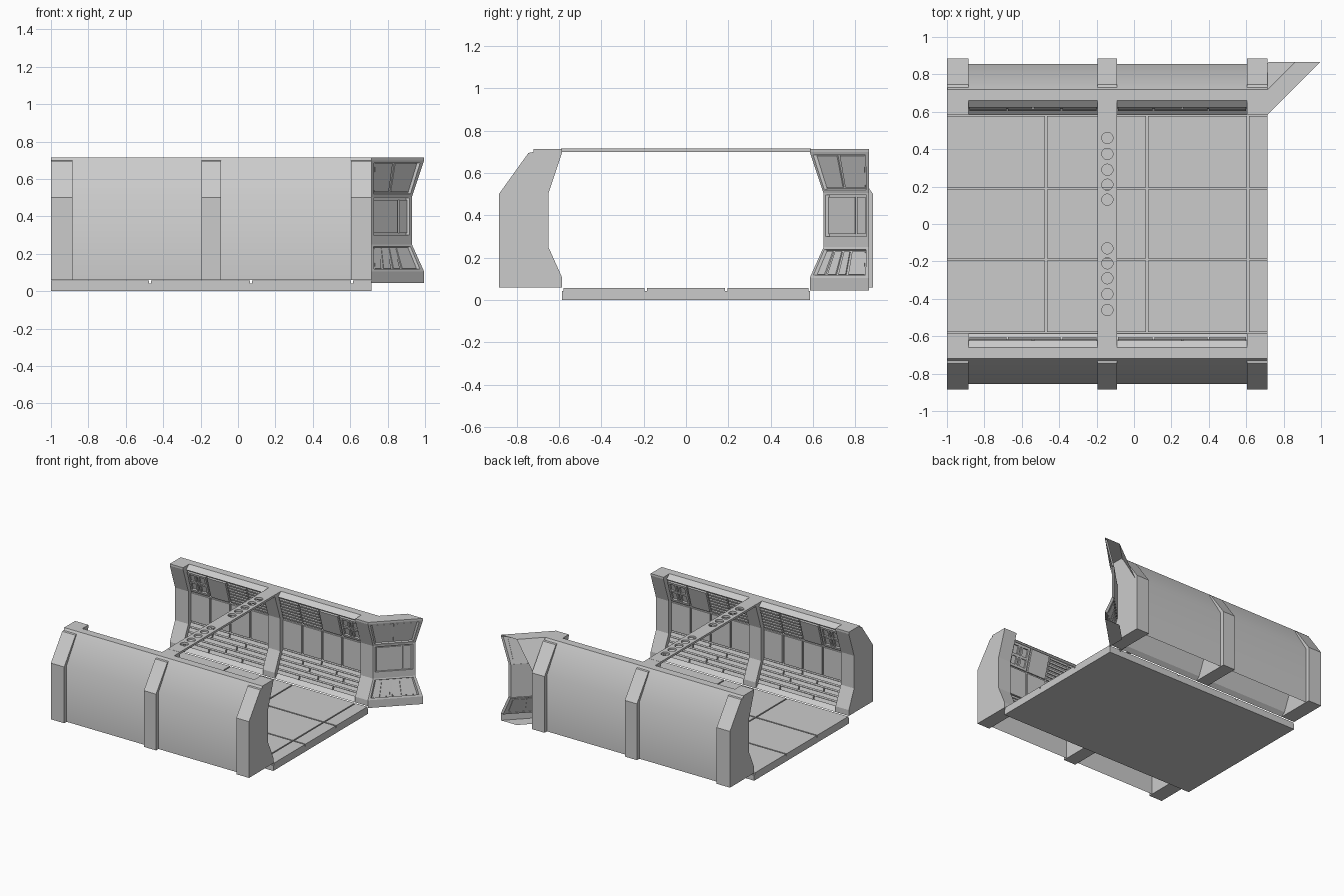
import bpy, bmesh, math

if "Cube" in bpy.data.objects:
    bpy.data.objects.remove(bpy.data.objects["Cube"])

X0, X1 = -1.0, 0.715
RIBS = [(-1.0, -0.885), (-0.195, -0.09), (0.605, 0.715)]
BAYS = [(-0.885, -0.195), (-0.09, 0.605)]


def finish(bm, name):
    bmesh.ops.recalc_face_normals(bm, faces=bm.faces)
    me = bpy.data.meshes.new(name)
    bm.to_mesh(me)
    bm.free()
    ob = bpy.data.objects.new(name, me)
    bpy.context.collection.objects.link(ob)
    return ob


def block(bm, f, u0, u1, t0, t1, d0, d1):
    """Six-sided block in the (u, t, d) space of mapping f."""
    v = [bm.verts.new(f(u, t, d)) for d in (d0, d1)
         for u, t in ((u0, t0), (u1, t0), (u1, t1), (u0, t1))]
    for q in ((0, 1, 2, 3), (4, 5, 6, 7), (0, 1, 5, 4), (1, 2, 6, 5), (2, 3, 7, 6), (3, 0, 4, 7)):
        bm.faces.new([v[i] for i in q])


def world(x, y, z):
    return (x, y, z)


def extrude(bm, prof, x0, x1, s, closed):
    """Sweep a (y, z) profile along x."""
    a = [bm.verts.new((x0, s * y, z)) for y, z in prof]
    b = [bm.verts.new((x1, s * y, z)) for y, z in prof]
    n = len(prof)
    for i in range(n if closed else n - 1):
        j = (i + 1) % n
        bm.faces.new((a[i], a[j], b[j], b[i]))
    if closed:
        bm.faces.new(a)
        bm.faces.new(b)


def section(p0, p1, t, d):
    """Point on a wall section, raised d towards the room."""
    dy, dz = p1[0] - p0[0], p1[1] - p0[1]
    l = math.hypot(dy, dz)
    return p0[0] + dy * t - dz / l * d, p0[1] + dz * t + dy / l * d


def bay_map(p0, p1, s):
    def f(u, t, d):
        y, z = section(p0, p1, t, d)
        return (u, s * y, z)
    return f


def flare_map(p0, p1):
    def f(u, t, d):
        y, z = section(p0, p1, t, d)
        w = u * (0.865 - y)
        return (X1 + w, y + w, z)
    return f


# Floor slab and floor panels
bm = bmesh.new()
block(bm, world, X0, X1, -0.585, 0.585, 0, 0.042)
finish(bm, "floor_slab")
bm = bmesh.new()
g = 0.005
xs, ys = [X0 - g, -0.47, 0.07, 0.61, X1 + g], [-0.583, -0.19, 0.19, 0.583]
for xa, xb in zip(xs, xs[1:]):
    for ya, yb in zip(ys, ys[1:]):
        block(bm, world, xa + g, xb - g, ya + g, yb - g, 0.042, 0.058)
finish(bm, "floor_panels")

# Side walls
RIB = [(0.885, 0.06), (0.885, 0.5), (0.745, 0.695), (0.72, 0.70), (0.72, 0.715), (0.585, 0.715),
       (0.585, 0.70), (0.65, 0.505), (0.65, 0.25), (0.585, 0.105), (0.585, 0.06)]
OUTER = [(0.855, 0.06), (0.855, 0.5), (0.72, 0.715)]
LOW0, LOW1, MID1, TOP1 = (0.615, 0.085), (0.688, 0.255), (0.688, 0.5), (0.636, 0.675)
INNER = [(0.72, 0.715), (0.66, 0.715), (0.622, 0.685), TOP1, MID1, LOW1, LOW0, (0.585, 0.06)]

for s, side in ((1, "back"), (-1, "front")):
    # Ribs
    for k, (xa, xb) in enumerate(RIBS):
        bm = bmesh.new()
        extrude(bm, RIB, xa, xb, s, True)
        finish(bm, f"{side}_rib_{k + 1}")
    # Hull skin and inner lining
    bm = bmesh.new()
    extrude(bm, OUTER, X0 + 0.002, X1 - 0.002, s, False)
    skin = finish(bm, f"{side}_outer_skin")
    for p in skin.data.polygons:
        p.use_smooth = True
    bm = bmesh.new()
    for xa, xb in BAYS:
        extrude(bm, INNER, xa, xb, s, False)
    finish(bm, f"{side}_inner_lining")

    for k, (xa, xb) in enumerate(BAYS):
        low, mid, top = (bay_map(a, b, s) for a, b in ((LOW0, LOW1), (LOW1, MID1), (MID1, TOP1)))

        def X(q):
            # Fraction along the bay; second bay mirrors the first
            return xa + q * (xb - xa) if k == 0 else xb - q * (xb - xa)

        # Staggered lower slats
        bm = bmesh.new()
        for r in range(5):
            cuts = ([0, 0.3, 0.72, 1], [0, 0.5, 1], [0, 0.2, 0.62, 1])[r % 3]
            for a, b in zip(cuts, cuts[1:]):
                block(bm, low, X(a + 0.007), X(b - 0.007), r / 5 + 0.025, r / 5 + 0.175, 0, 0.014)
        finish(bm, f"{side}_slats_{k + 1}")
        # Middle panels
        bm = bmesh.new()
        for a in range(4):
            block(bm, mid, X(a / 4 + 0.01), X(a / 4 + 0.24), 0.05, 0.95, 0, 0.014)
        finish(bm, f"{side}_middle_panels_{k + 1}")
        # Upper window strips, plain panel and grille
        bm = bmesh.new()
        block(bm, top, X(0.01), X(0.24), 0.02, 0.12, 0, 0.014)
        block(bm, top, X(0.01), X(0.24), 0.88, 0.98, 0, 0.014)
        for a, b in ((0.01, 0.03), (0.09, 0.11), (0.13, 0.15), (0.215, 0.24)):
            block(bm, top, X(a), X(b), 0.12, 0.88, 0, 0.012)
        block(bm, top, X(0.03), X(0.215), 0.45, 0.55, 0, 0.01)
        block(bm, top, X(0.26), X(0.49), 0.02, 0.98, 0, 0.014)
        for h in (0.5, 0.75):
            for r in range(7):
                block(bm, top, X(h + 0.01), X(h + 0.24), r / 7 + 0.025, r / 7 + 0.105, 0, 0.012)
        finish(bm, f"{side}_upper_panels_{k + 1}")

# Angled end wall: hollow shell sheared at 45 degrees
SHELL = [(0.862, 0.49), (0.72, 0.715), (0.585, 0.715), (0.585, 0.70), (0.605, 0.70), (0.67, 0.5),
         (0.67, 0.255), (0.605, 0.105), (0.585, 0.105), (0.585, 0.045), (0.72, 0.045)]
bm = bmesh.new()
rows = []
for y, z in SHELL:
    w = 0.865 - y
    rows.append((bm.verts.new((X1, y, z)), bm.verts.new((X1 + w, y + w, z))))
for (a, b), (c, d) in zip(rows, rows[1:]):
    bm.faces.new((a, b, d, c))
finish(bm, "angled_wall_shell")

# Angled wall frames and dividers
bm = bmesh.new()
sections = (((0.585, 0.105), (0.65, 0.25), 0.1, 0.93, [0.22, 0.42, 0.6]),
            ((0.65, 0.25), (0.65, 0.505), 0.2, 0.97, [0.7]),
            ((0.65, 0.505), (0.585, 0.70), 0.08, 0.93, [0.45]))
for p0, p1, ta, tb, divs in sections:
    f = flare_map(p0, p1)
    block(bm, f, 0, 1, 0, ta, -0.02, 0)
    block(bm, f, 0, 1, tb, 1, -0.02, 0)
    block(bm, f, 0, 0.04, ta, tb, -0.02, 0)
    block(bm, f, 0.94, 1, ta, tb, -0.02, 0)
    edges = [0.04] + divs + [0.94]
    for a, b in zip(edges, edges[1:]):
        block(bm, f, a + 0.025, b - 0.025, ta + 0.04, tb - 0.04, -0.02, -0.01)
finish(bm, "angled_wall_frames")

# Overhead beam with round holes
bm = bmesh.new()
block(bm, world, -0.195, -0.09, -0.59, 0.59, 0.70, 0.716)
beam = finish(bm, "overhead_beam")
bm = bmesh.new()
for y in (0.13, 0.21, 0.29, 0.375, 0.46):
    for s in (1, -1):
        ring = bmesh.ops.create_cone(bm, cap_ends=True, segments=24, radius1=0.03, radius2=0.03, depth=0.1)
        bmesh.ops.translate(bm, verts=ring["verts"], vec=(-0.1425, s * y, 0.708))
cutter = finish(bm, "hole_cutter")
cutter.hide_render = True
mod = beam.modifiers.new("holes", "BOOLEAN")
mod.operation, mod.object, mod.solver = "DIFFERENCE", cutter, "EXACT"
bpy.context.view_layer.objects.active = beam
bpy.ops.object.modifier_apply(modifier=mod.name)
bpy.data.objects.remove(cutter)
